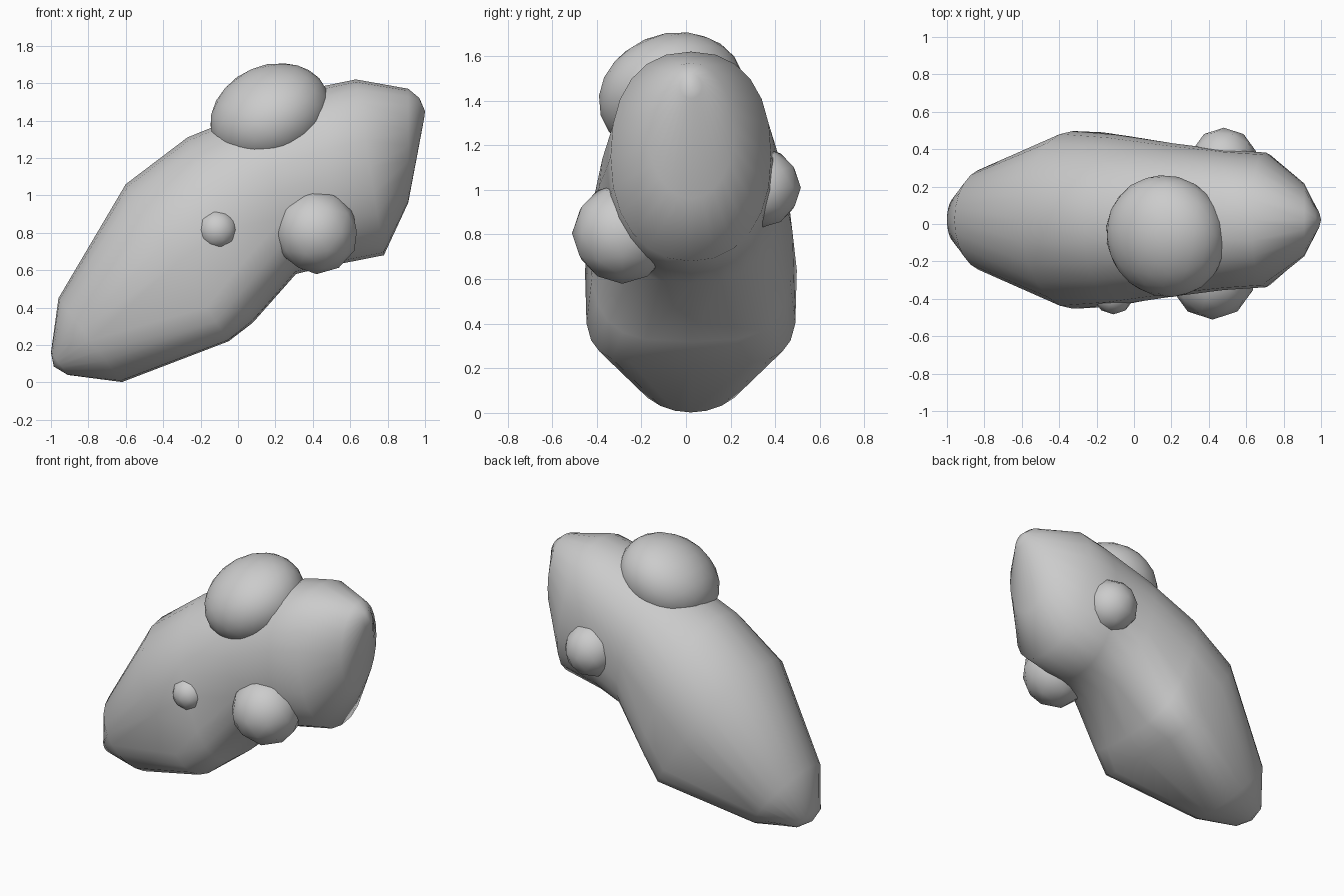
import bpy, bmesh
from math import cos, sin, tau
from mathutils import Vector, Matrix

if "Cube" in bpy.data.objects:
    bpy.data.objects.remove(bpy.data.objects["Cube"])

SEG = 24
YC = 0.022

# Body stations: top (x, z), bottom (x, z), half width, roundness exponents of upper and lower half
STATIONS = [
    ((-1.0, 0.16), (-0.91, 0.04), 0.12, 2, 2),
    ((-0.96, 0.45), (-0.62, 0.002), 0.275, 2, 2),
    ((-0.60, 1.06), (-0.05, 0.22), 0.475, 2, 4.8),
    ((-0.27, 1.31), (0.08, 0.32), 0.455, 2, 3.4),
    ((0.10, 1.46), (0.31, 0.58), 0.41, 2.1, 2.4),
    ((0.46, 1.585), (0.50, 0.625), 0.375, 2.2, 2.2),
    ((0.63, 1.62), (0.78, 0.68), 0.36, 2.3, 2.2),
    ((0.91, 1.57), (0.91, 0.96), 0.195, 2, 2),
    ((0.97, 1.52), (0.995, 1.41), 0.05, 2, 2),
]


def finish(bm, name):
    bmesh.ops.recalc_face_normals(bm, faces=bm.faces)
    for f in bm.faces:
        f.smooth = True
    mesh = bpy.data.meshes.new(name)
    bm.to_mesh(mesh)
    bm.free()
    ob = bpy.data.objects.new(name, mesh)
    bpy.context.collection.objects.link(ob)
    return ob


def power(v, n):
    return abs(v) ** (2 / n) * (1 if v >= 0 else -1)


# Bent, lofted main body
bm = bmesh.new()
rings = []
for top, bottom, w, n_up, n_low in STATIONS:
    t = Vector((top[0], YC, top[1]))
    b = Vector((bottom[0], YC, bottom[1]))
    mid, half = (t + b) / 2, (t - b) / 2
    ring = []
    for i in range(SEG):
        a = tau * i / SEG
        n = n_low if sin(a) < 0 else n_up
        s, c = sin(a), cos(a)
        s = 0 if abs(s) < 1e-6 else s
        c = 0 if abs(c) < 1e-6 else c
        p = mid + half * power(s, n)
        p.y += w * power(c, n)
        ring.append(bm.verts.new(p))
    rings.append(ring)
for r, s in zip(rings, rings[1:]):
    for i in range(SEG):
        j = (i + 1) % SEG
        bm.faces.new((r[i], r[j], s[j], s[i]))

# Pointed end caps
for ring, tip in ((rings[0], (-0.985, YC, 0.085)), (rings[-1], (1.0, YC, 1.45))):
    v = bm.verts.new(tip)
    for i in range(SEG):
        bm.faces.new((ring[i], ring[(i + 1) % SEG], v))
finish(bm, "body")

# Bumps on the surface: name, centre, radius, flattening, facing direction, subdivisions
BUMPS = [
    ("top_bump", (0.172, -0.065, 1.43), 0.332, 0.78, (-0.40, -0.28, 0.87), 3),
    ("front_bump", (0.42, -0.285, 0.805), 0.226, 1, (0, 0, 1), 2),
    ("small_front_bump", (-0.11, -0.372, 0.815), 0.111, 1, (0, 0, 1), 2),
    ("back_bump", (0.48, 0.335, 1.01), 0.18, 1, (0, 0, 1), 2),
]
for name, centre, radius, flat, facing, sub in BUMPS:
    bm = bmesh.new()
    turn = Vector(facing).to_track_quat('Z', 'Y').to_matrix().to_4x4()
    place = Matrix.Translation(centre) @ turn @ Matrix.Diagonal((1, 1, flat, 1))
    bmesh.ops.create_icosphere(bm, subdivisions=sub, radius=radius, matrix=place)
    finish(bm, name)
